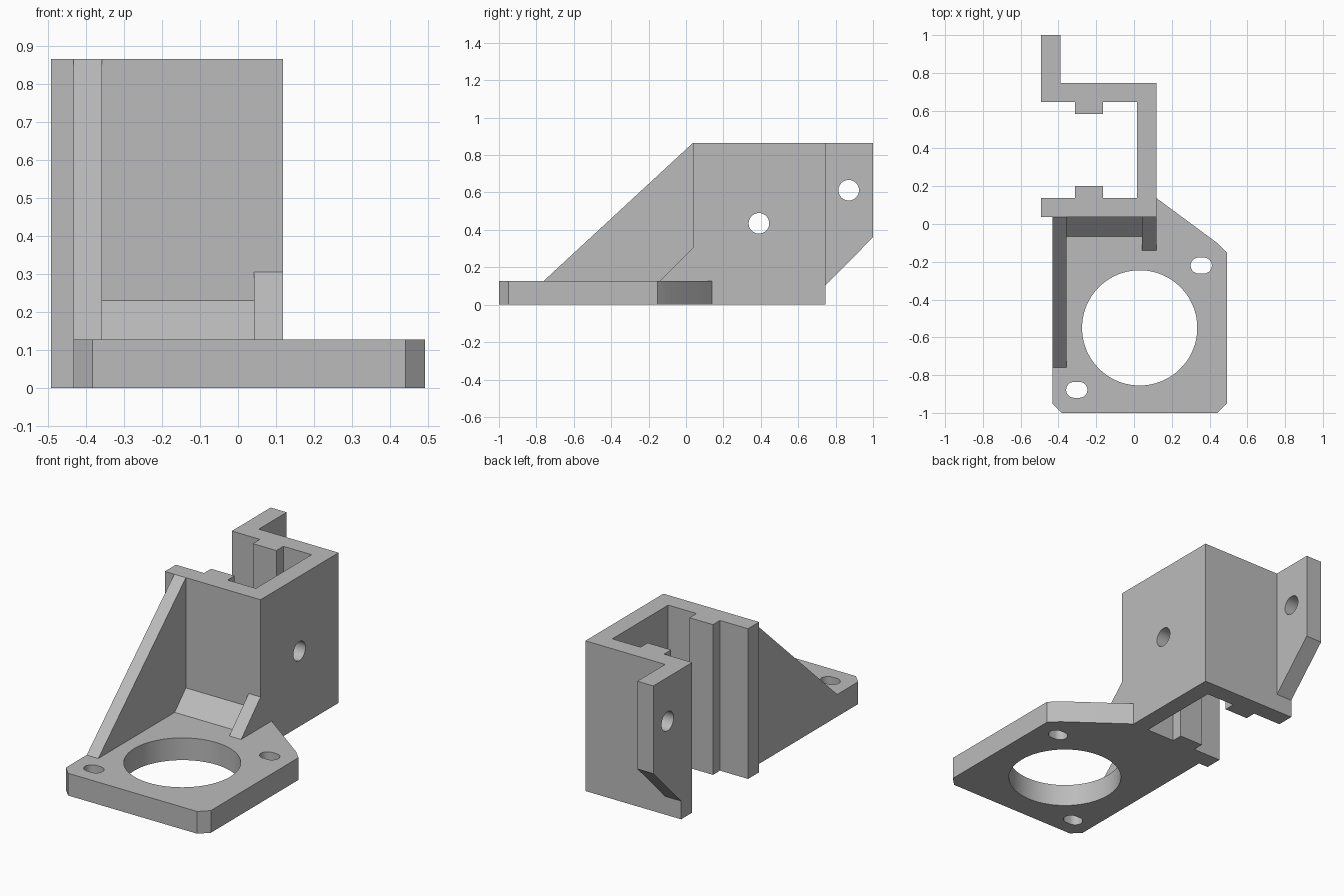
import bpy
import bmesh
from math import cos, sin, pi, radians
from mathutils import Vector

cube = bpy.data.objects.get("Cube")
if cube:
    bpy.data.objects.remove(cube, do_unlink=True)

GREY = (0.5, 0.5, 0.5, 1.0)
grey = bpy.data.materials.new("plain grey")
grey.use_nodes = True
grey.diffuse_color = GREY
grey.node_tree.nodes["Principled BSDF"].inputs["Base Color"].default_value = GREY


def prism(name, outline, axis, low, high):
    """Extrude an (x, y) outline along z, or a (y, z) outline along x."""
    def place(p, d):
        return Vector((p[0], p[1], d)) if axis == "z" else Vector((d, p[0], p[1]))
    bm = bmesh.new()
    base = bm.faces.new([bm.verts.new(place(p, low)) for p in outline])
    new = bmesh.ops.extrude_face_region(bm, geom=[base])["geom"]
    shift = place((0, 0), high - low)
    bmesh.ops.translate(bm, vec=shift, verts=[v for v in new if isinstance(v, bmesh.types.BMVert)])
    bmesh.ops.recalc_face_normals(bm, faces=bm.faces)
    mesh = bpy.data.meshes.new(name)
    bm.to_mesh(mesh)
    bm.free()
    mesh.materials.append(grey)
    obj = bpy.data.objects.new(name, mesh)
    bpy.context.collection.objects.link(obj)
    return obj


def round_outline(cx, cy, radius, stretch=0.0, steps=64):
    """Circle, or a slot when its halves are pulled apart along the first axis."""
    points = []
    for i in range(steps):
        a = 2 * pi * (i + 0.5) / steps
        side = stretch if cos(a) > 0 else -stretch
        points.append((cx + side + radius * cos(a), cy + radius * sin(a)))
    return points


def drill(obj, outlines, axis, low, high):
    """Cut the outlines through the part, then discard the cutters."""
    cutters = []
    for outline in outlines:
        cutter = prism("cutter", outline, axis, low, high)
        cutter.hide_render = True
        mod = obj.modifiers.new("hole", "BOOLEAN")
        mod.operation, mod.solver, mod.object = "DIFFERENCE", "EXACT", cutter
        cutters.append(cutter)
    bpy.context.view_layer.update()
    evaluated = obj.evaluated_get(bpy.context.evaluated_depsgraph_get())
    mesh = bpy.data.meshes.new_from_object(evaluated)
    obj.modifiers.clear()
    obj.data = mesh
    for cutter in cutters:
        bpy.data.objects.remove(cutter, do_unlink=True)
    bpy.ops.object.select_all(action="DESELECT")
    obj.select_set(True)
    bpy.context.view_layer.objects.active = obj
    bpy.ops.object.shade_smooth_by_angle(angle=radians(30))


TOP = 0.865       # height of the channel
PLATE = 0.128     # plate thickness
FRONT = 0.037     # front face of the channel
BACK = 0.747      # back face of the channel
LEFT, RIGHT = -0.492, 0.118

# C-shaped channel, its two arms mirrored about the middle
mid = (FRONT + BACK) / 2
arm = [(RIGHT, FRONT), (LEFT, FRONT), (LEFT, 0.138), (-0.313, 0.138),
       (-0.313, 0.202), (-0.163, 0.202), (-0.163, 0.138), (0.017, 0.138)]
channel = prism("channel", arm + [(x, 2 * mid - y) for x, y in reversed(arm)], "z", 0, TOP)
drill(channel, [round_outline(0.39, 0.435, 0.055)], "x", -0.05, 0.2)

# Rear mounting tab with a sloped underside
tab = prism("rear_tab", [(BACK, 0.105), (1.0, 0.36), (1.0, TOP), (BACK, TOP)], "x", LEFT, -0.39)
drill(tab, [round_outline(0.87, 0.612, 0.055)], "x", -0.6, -0.3)

# Base plate with clipped corners, a large bore and two slots
plate = prism("base_plate", [(-0.432, FRONT), (-0.432, -0.95), (-0.382, -1.0), (0.44, -1.0),
                             (0.492, -0.95), (0.492, -0.152), (0.44, -0.1),
                             (RIGHT, 0.138), (RIGHT, FRONT)], "z", 0, PLATE)
drill(plate, [round_outline(0.03, -0.55, 0.305, steps=96),
              round_outline(0.356, -0.22, 0.042, 0.014),
              round_outline(-0.303, -0.878, 0.042, 0.014)], "z", -0.1, 0.3)

# Triangular braces between plate and channel
for name, reach, height, x0, x1 in (
        ("tall_gusset", -0.76, TOP, -0.432, -0.358),
        ("small_gusset", -0.14, 0.305, 0.042, RIGHT),
        ("corner_fillet", -0.065, 0.23, -0.358, 0.042)):
    prism(name, [(FRONT, PLATE), (reach, PLATE), (FRONT, height)], "x", x0, x1)
